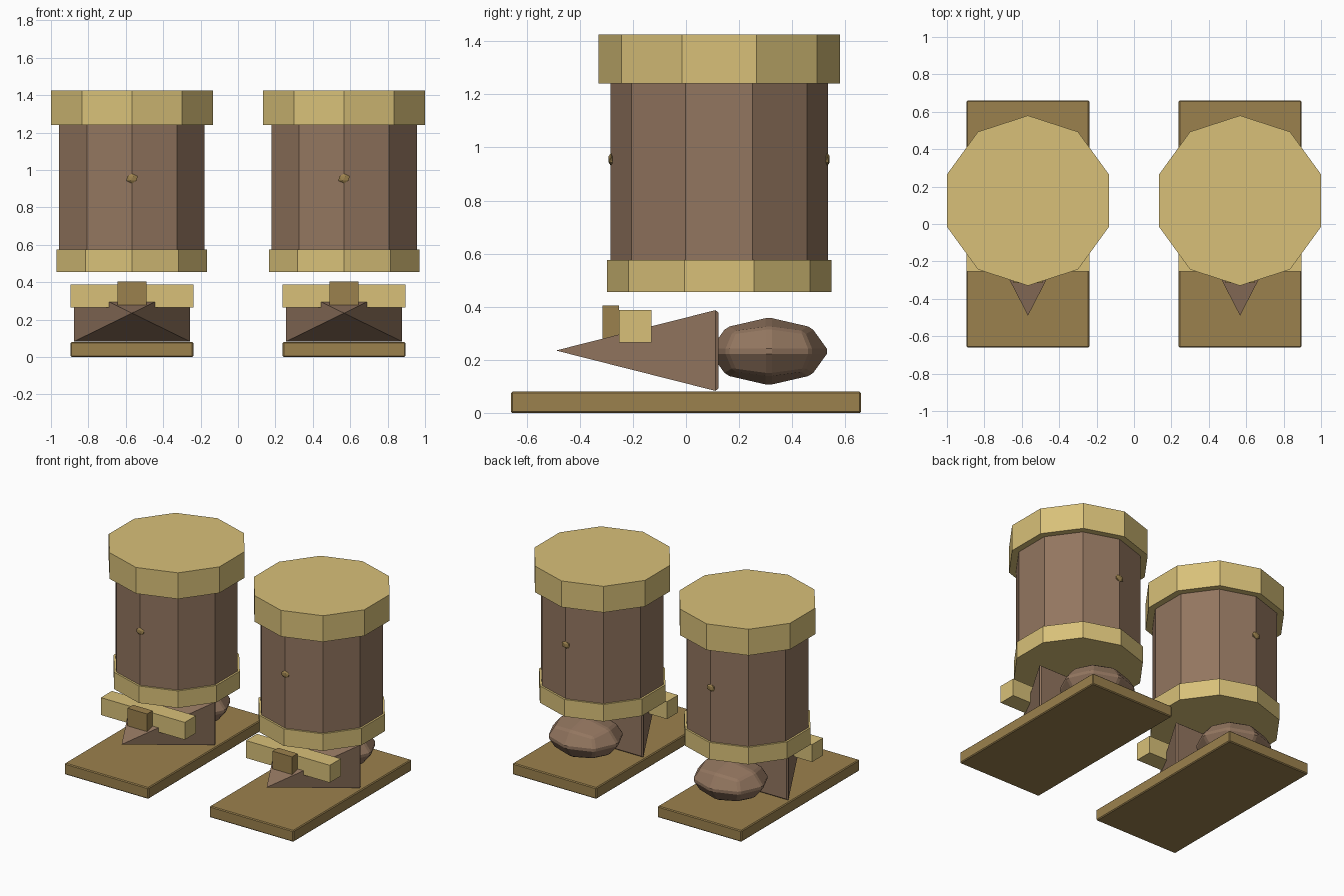
import bpy, bmesh, math
from mathutils import Matrix, Vector

if "Cube" in bpy.data.objects:
    bpy.data.objects.remove(bpy.data.objects["Cube"])


def material(name, rgb):
    m = bpy.data.materials.new(name)
    m.diffuse_color = (*rgb, 1)
    m.use_nodes = True
    m.node_tree.nodes["Principled BSDF"].inputs["Base Color"].default_value = m.diffuse_color
    return m


GOLD = material("pale_gold", (0.69, 0.53, 0.19))
TAN = material("dark_tan", (0.33, 0.22, 0.075))
LEATHER = material("brown_leather", (0.29, 0.18, 0.115))


def finish(bm, name, mat, bevel=0.0):
    bmesh.ops.recalc_face_normals(bm, faces=bm.faces[:])
    me = bpy.data.meshes.new(name)
    bm.to_mesh(me)
    bm.free()
    me.materials.append(mat)
    ob = bpy.data.objects.new(name, me)
    bpy.context.collection.objects.link(ob)
    if bevel:
        mod = ob.modifiers.new("edge_bevel", 'BEVEL')
        mod.width, mod.segments = bevel, 1
        mod.limit_method = 'NONE'
    return ob


def box(name, mat, x, y0, y1, z0, z1, half_x, bevel=0.0):
    bm = bmesh.new()
    mtx = (Matrix.Translation((x, (y0 + y1) / 2, (z0 + z1) / 2))
           @ Matrix.Diagonal((2 * half_x, y1 - y0, z1 - z0, 1)))
    bmesh.ops.create_cube(bm, size=1, matrix=mtx)
    return finish(bm, name, mat, bevel)


def decagon(name, mat, x, y, z0, z1, r):
    # ten-sided drum with a corner facing the front
    bm = bmesh.new()
    ring = [bm.verts.new((x + r * math.sin(math.tau * i / 10),
                          y - r * math.cos(math.tau * i / 10), z0)) for i in range(10)]
    face = bm.faces.new(ring)
    ext = bmesh.ops.extrude_face_region(bm, geom=[face], use_keep_orig=True)
    top = [g for g in ext["geom"] if isinstance(g, bmesh.types.BMVert)]
    bmesh.ops.translate(bm, verts=top, vec=(0, 0, z1 - z0))
    return finish(bm, name, mat)


def toe(name, mat, x):
    # four-sided spike pointing forward, base edges bevelled
    bm = bmesh.new()
    tip = bm.verts.new((x, -0.49, 0.235))
    base = [bm.verts.new((x + sx * 0.316, 0.122, 0.235 + sz * 0.155))
            for sx, sz in ((-1, -1), (1, -1), (1, 1), (-1, 1))]
    bm.faces.new(base)
    for i in range(4):
        bm.faces.new((base[i], base[(i + 1) % 4], tip))
    edges = [e for e in bm.edges if tip not in e.verts]
    bmesh.ops.bevel(bm, geom=edges, offset=0.012, segments=1, affect='EDGES')
    return finish(bm, name, mat)


def heel(name, mat, x):
    # rounded cube stretched into a low-poly ellipsoid
    bm = bmesh.new()
    bmesh.ops.create_cube(bm, size=2)
    bmesh.ops.subdivide_edges(bm, edges=bm.edges[:], cuts=1, use_grid_fill=True)
    for v in bm.verts:
        n = v.co.normalized()
        v.co = Vector((x + 0.26 * n.x, 0.312 + 0.23 * n.y, 0.232 + 0.13 * n.z))
    return finish(bm, name, mat, 0.012)


def stud(name, mat, x, y):
    bm = bmesh.new()
    mtx = Matrix.Translation((x, y, 0.955)) @ Matrix.Diagonal((0.034, 0.011, 0.026, 1))
    bmesh.ops.create_icosphere(bm, subdivisions=1, radius=1, matrix=mtx)
    return finish(bm, name, mat)


for side, x in (("left", -0.567), ("right", 0.567)):
    # sole and foot
    box(side + "_sole", TAN, x, -0.66, 0.66, 0.0, 0.08, 0.328, 0.006)
    toe(side + "_toe", LEATHER, x)
    heel(side + "_heel", LEATHER, x)
    # strap and buckle
    box(side + "_strap", GOLD, x, -0.253, -0.13, 0.265, 0.388, 0.328)
    box(side + "_buckle", TAN, x, -0.315, -0.253, 0.275, 0.404, 0.077)
    # shaft with lower band and top cuff
    decagon(side + "_ankle_band", GOLD, x, 0.125, 0.455, 0.575, 0.423)
    decagon(side + "_shaft", LEATHER, x, 0.125, 0.57, 1.245, 0.409)
    decagon(side + "_cuff", GOLD, x, 0.125, 1.24, 1.425, 0.455)
    # studs on the front and back corners
    stud(side + "_front_stud", TAN, x, -0.282)
    stud(side + "_back_stud", TAN, x, 0.532)
